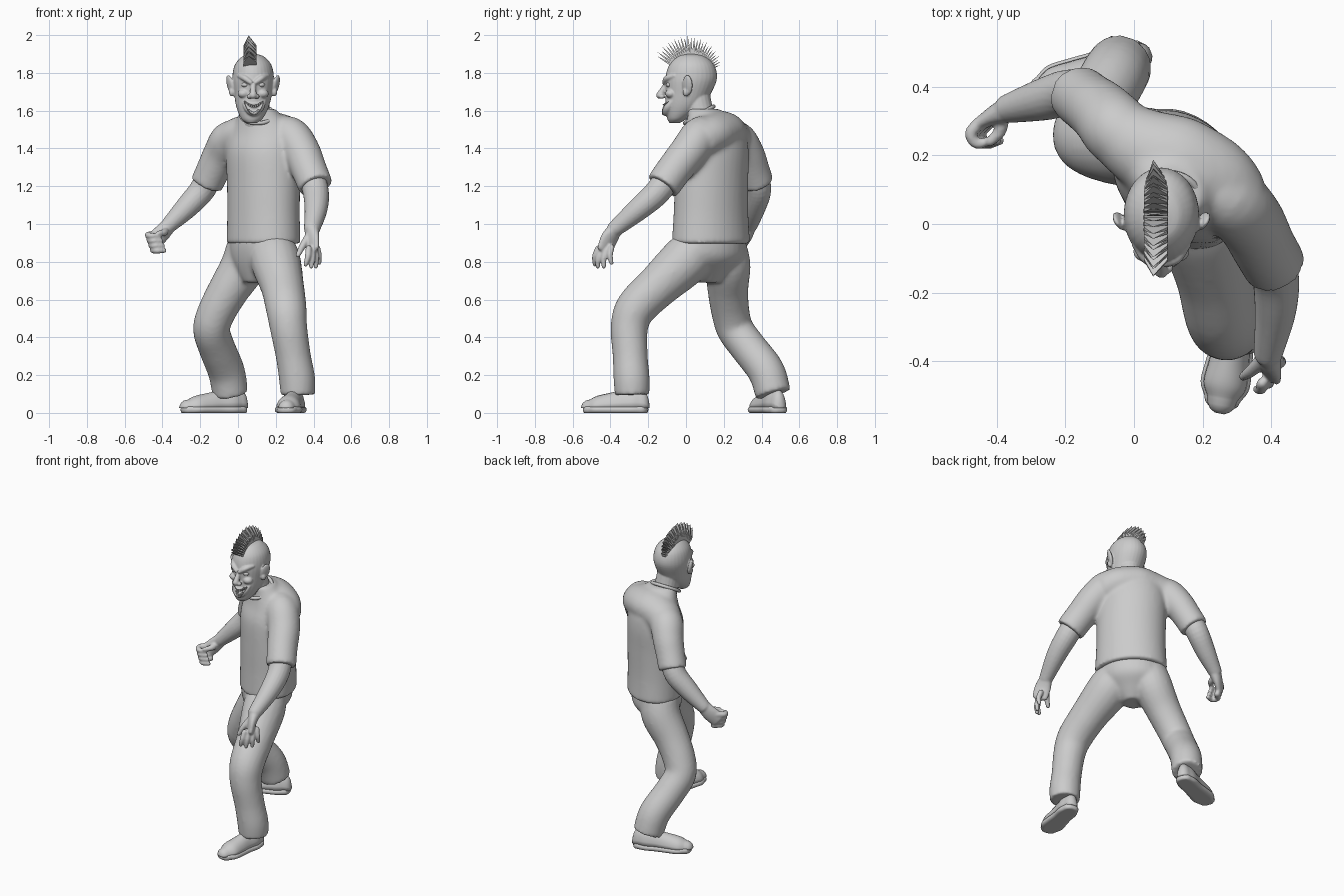
import bpy, bmesh, math
from mathutils import Vector, Matrix

if "Cube" in bpy.data.objects:
    bpy.data.objects.remove(bpy.data.objects["Cube"])

def spline(pts, k):
    """Catmull-Rom samples through stations of any width."""
    p = [Vector(q) for q in pts]
    p = [p[0] * 2 - p[1]] + p + [p[-1] * 2 - p[-2]]
    out = []
    for i in range(1, len(p) - 2):
        a, b, c, d = p[i - 1:i + 3]
        for j in range(k):
            t = j / k
            out.append(0.5 * (2 * b + (c - a) * t + (2 * a - 5 * b + 4 * c - d) * t * t
                              + (3 * b - a - 3 * c + d) * t ** 3))
    return out + [p[-2]]

def loft(bm, pts, hint=(1, 0, 0), n=20, k=5, flat=False, yaw=None, dome=False):
    """Skin elliptical rings along stations (x, y, z, a[, b])."""
    s = spline([tuple(q) if len(q) == 5 else (*q, q[3]) for q in pts], k)
    rows = [(Vector(q[:3]), q[3], q[4]) for q in s]
    if dome:
        def cap(end, prev):
            t = (end[0] - prev[0]).normalized() * min(end[1], end[2])
            return [(end[0] + t * f, end[1] * math.sqrt(1 - f * f), end[2] * math.sqrt(1 - f * f))
                    for f in (0.4, 0.75, 0.95)]
        rows = cap(rows[0], rows[1])[::-1] + rows + cap(rows[-1], rows[-2])
    rings, m = [], len(rows)
    for i, (co, a, b) in enumerate(rows):
        t = Vector((0, 0, 1)) if flat else (rows[min(i + 1, m - 1)][0] - rows[max(i - 1, 0)][0]).normalized()
        h = Vector(hint)
        if yaw:
            ang = math.radians(yaw[0] + (yaw[1] - yaw[0]) * i / (m - 1))
            h = Vector((math.cos(ang), math.sin(ang), 0))
        u = (h - t * h.dot(t)).normalized()
        v = t.cross(u)
        rings.append([bm.verts.new(co + u * a * math.cos(w) + v * b * math.sin(w))
                      for w in (2 * math.pi * j / n for j in range(n))])
    for r0, r1 in zip(rings, rings[1:]):
        for j in range(n):
            bm.faces.new((r0[j], r0[(j + 1) % n], r1[(j + 1) % n], r1[j]))
    bm.faces.new(rings[0][::-1])
    bm.faces.new(rings[-1])

def ball(bm, co, scale, rot=(0, 0)):
    m = Matrix.LocRotScale(Vector(co), Matrix.Rotation(rot[0], 3, 'Y') @ Matrix.Rotation(rot[1], 3, 'Z'), Vector(scale))
    bmesh.ops.create_uvsphere(bm, u_segments=20, v_segments=14, radius=1, matrix=m)

def finish(bm, name, voxel=0, smooth=0, shade=True):
    bmesh.ops.recalc_face_normals(bm, faces=bm.faces)
    for f in bm.faces:
        f.smooth = shade
    me = bpy.data.meshes.new(name)
    bm.to_mesh(me)
    bm.free()
    ob = bpy.data.objects.new(name, me)
    bpy.context.collection.objects.link(ob)
    if voxel:
        r = ob.modifiers.new("fuse", 'REMESH')
        r.mode, r.voxel_size, r.use_smooth_shade = 'VOXEL', voxel, True
    if smooth:
        s = ob.modifiers.new("soften", 'SMOOTH')
        s.factor, s.iterations = 0.5, smooth
    return ob

# shirt: twisted torso fused with shoulder yoke and two sleeves
bm = bmesh.new()
loft(bm, [(.135, .132, .895, .225, .176), (.135, .132, 1.05, .216, .172), (.135, .135, 1.22, .214, .172),
          (.13, .142, 1.38, .212, .17), (.13, .148, 1.48, .19, .145), (.12, .125, 1.56, .135, .108),
          (.112, .09, 1.61, .085, .082)], n=36, flat=True, yaw=(-52, -32))
loft(bm, [(.305, .07, 1.44, .1), (.235, .135, 1.475, .105, .12), (.13, .175, 1.49, .11, .14), (.03, .22, 1.47, .105, .12),
          (-.045, .265, 1.44, .1)], hint=(0, 0, 1))
loft(bm, [(.17, .13, 1.48, .08), (.27, .08, 1.47, .102), (.335, .015, 1.385, .1), (.375, -.06, 1.29, .095),
          (.412, -.125, 1.2, .093)])
loft(bm, [(.04, .2, 1.47, .08), (-.04, .265, 1.445, .103), (-.09, .32, 1.37, .096), (-.13, .352, 1.29, .09),
          (-.167, .38, 1.21, .088)])
finish(bm, "shirt", .011, 12)

# collar ring
bpy.ops.mesh.primitive_torus_add(location=(.103, .07, 1.578), rotation=(math.radians(30), 0, 0),
                                 major_radius=.088, minor_radius=.011, major_segments=36, minor_segments=8)
bpy.context.object.name = "collar"
bpy.ops.object.shade_smooth()

# trousers: hips fused with the striding legs
bm = bmesh.new()
loft(bm, [(.13, .125, 1.0, .19, .15), (.13, .125, .9, .2, .16), (.125, .13, .82, .19, .15),
          (.11, .12, .75, .125, .11), (.1, .11, .69, .06, .07)], n=32, flat=True, yaw=(-52, -55))
loft(bm, [(.18, .06, .88, .12), (.2, -.01, .8, .133), (.235, -.15, .67, .115), (.255, -.265, .555, .108),
          (.268, -.3, .45, .099), (.293, -.295, .3, .093), (.313, -.288, .18, .096), (.317, -.285, .095, .092)])
loft(bm, [(.06, .2, .88, .12), (.03, .22, .78, .122), (-.05, .222, .65, .108), (-.115, .236, .53, .101),
          (-.14, .262, .44, .098), (-.11, .335, .34, .097), (-.062, .425, .22, .098), (-.04, .462, .1, .095)])
finish(bm, "trousers", .011, 8)

# shoes: flat-bottomed uppers over wider soles
def shoe(side, heel, toe, size):
    h = Vector(heel)
    d = (Vector(toe) - h).normalized()
    prof = [(0, .042, .1), (.05, .055, .105), (.12, .054, .095), (.19, .06, .08), (.26, .064, .065), (.305, .045, .045)]
    across = (-d.y, d.x, 0)
    for part, grow, zc, lo, hi in (("shoe", 0, .025, .025, 1), ("sole", .008, .017, 0, .034)):
        bm = bmesh.new()
        loft(bm, [(*(h + d * l * size), zc, w + grow, t if grow == 0 else .035) for l, w, t in prof],
             hint=across, dome=True)
        for v in bm.verts:
            v.co.z = min(max(v.co.z, lo), hi)
        finish(bm, side + "_" + part)
shoe("left", (.31, -.235), (.25, -.55), .92)
shoe("right", (.012, .488), (-.27, .378), .98)

# bare arms with an open hand and a curled hand
bm = bmesh.new()
loft(bm, [(.385, -.08, 1.27, .07), (.412, -.15, 1.17, .069), (.413, -.25, 1.08, .061), (.392, -.375, .975, .043)], dome=True)
loft(bm, [(.392, -.37, .98, .04, .037), (.392, -.405, .925, .028, .052), (.395, -.43, .865, .02, .05)],
     hint=(.75, .6, 0), dome=True)
for (x, y, z), (tx, ty, tz) in [((.374, -.465, .87), (.358, -.482, .785)), ((.392, -.445, .865), (.388, -.467, .775)),
                               ((.407, -.42, .865), (.412, -.435, .775)), ((.418, -.395, .875), (.43, -.395, .795))]:
    loft(bm, [(x, y, z, .017), ((x + tx) / 2 + .004, (y + ty) / 2 - .008, (z + tz) / 2, .016), (tx, ty, tz, .012)], n=12, dome=True)
loft(bm, [(.372, -.4, .93, .022), (.34, -.43, .88, .018), (.318, -.445, .835, .013)], n=12, dome=True)
finish(bm, "left_arm", .0065, 2)

bm = bmesh.new()
loft(bm, [(-.145, .365, 1.27, .07), (-.19, .382, 1.18, .069), (-.27, .362, 1.09, .061), (-.365, .337, .995, .043)], dome=True)
loft(bm, [(-.36, .337, 1.0, .04), (-.405, .32, .95, .028, .048), (-.445, .295, .91, .02, .05)],
     hint=(.5, -.8, 0), dome=True)
for i in range(4):
    z, s = .945 - i * .026, i * .009
    loft(bm, [(-.445 + s, .3, z, .019), (-.476 + s, .265, z - .004, .018), (-.458 + s, .235, z - .008, .016),
              (-.418 + s, .243, z - .008, .013)], hint=(0, 0, 1), n=12, dome=True)
loft(bm, [(-.385, .315, .965, .023), (-.392, .27, .955, .019), (-.42, .24, .95, .014)], hint=(0, 0, 1), n=12, dome=True)
finish(bm, "right_arm", .0065, 2)

# head with neck, nose, brows, cheeks, lips and ears
CX = .08
bm = bmesh.new()
loft(bm, [(.072, -.06, 1.535, .028, .028), (.074, -.045, 1.56, .058, .055), (.077, -.01, 1.62, .086, .1),
          (CX, .012, 1.69, .1, .12), (CX, .027, 1.77, .11, .137), (CX, .03, 1.84, .098, .12),
          (CX, .028, 1.885, .06, .076), (CX, .026, 1.9, .02, .03)], n=32, flat=True)
loft(bm, [(.105, .1, 1.5, .078), (.095, .07, 1.6, .074), (.085, .05, 1.7, .074)])
loft(bm, [(CX, -.095, 1.755, .013), (CX, -.12, 1.715, .015), (CX, -.138, 1.682, .02)], n=14, dome=True)
loft(bm, [(.03, -.078, 1.65, .012), (.055, -.1, 1.618, .026), (.083, -.102, 1.606, .036), (.115, -.095, 1.62, .026),
          (.138, -.07, 1.652, .012)], hint=(0, 0, 1), n=16, dome=True)
for s in (-1, 1):
    ball(bm, (CX + s * .02, -.128, 1.675), (.014, .016, .012))
    ball(bm, (CX + s * .05, -.08, 1.69), (.032, .03, .024))
    loft(bm, [(CX + s * .075, -.06, 1.785, .012), (CX + s * .045, -.1, 1.772, .016), (CX + s * .014, -.114, 1.75, .013)],
         hint=(0, 0, 1), n=12, dome=True)
    ball(bm, (CX + s * .12, .008, 1.735), (.013, .03, .055), (s * .25, s * -.5))
    ball(bm, (CX + s * .112, .0, 1.7), (.016, .018, .025))
head = finish(bm, "head", .005, 2)

# grinning mouth: a bent ellipsoid carved out of the face
bm = bmesh.new()
ball(bm, (.084, -.135, 1.605), (.052, .038, .026))
for v in bm.verts:
    dx = v.co.x - .084
    v.co += Vector((0, dx * dx * 14, dx * dx * 17))
cutter = finish(bm, "mouth_cutter")
cutter.hide_render = True
cutter.display_type = 'WIRE'
cut = head.modifiers.new("mouth", 'BOOLEAN')
cut.operation, cut.object = 'DIFFERENCE', cutter
bpy.context.view_layer.update()
solid = head.evaluated_get(bpy.context.evaluated_depsgraph_get())
if len(solid.data.vertices) < 3000:      # keep the face whole if the carve fails
    head.modifiers.remove(cut)

# teeth rows and eyes
bm = bmesh.new()
for i in range(-3, 4):
    d = i * .0105
    for z, h in ((1.624, .016), (1.588, .012)):
        co = (.084 + d * (1 if h > .013 else .75), -.112 + d * d * 12, z + d * d * 15)
        bmesh.ops.create_cube(bm, size=1, matrix=Matrix.LocRotScale(Vector(co), None, Vector((.0085, .012, h))))
finish(bm, "teeth", shade=False)
bm = bmesh.new()
for s in (-1, 1):
    ball(bm, (CX + s * .041, -.087, 1.737), (.021, .019, .014))
finish(bm, "eyes")

# mohawk: a fan of thin pointed blades over the skull
bm = bmesh.new()
N = 27
for i in range(N):
    f = i / (N - 1)
    ang = math.radians(-58 + 124 * f)
    out = Vector((0, math.sin(ang), math.cos(ang)))
    along = Vector((0, math.cos(ang), -math.sin(ang)))
    c = Vector((.064, .03, 1.775))
    tip = .221 - .05 * max(0, f - .45) / .55 + (.005 if i % 2 else -.005)
    w = .036 * (1 - .35 * max(0, f - .7) / .3)
    vs = [bm.verts.new(c + out * r + along * t * sy + Vector((w * k * sx, 0, 0)))
          for r, t, k in ((.1, .006, 1), (tip - .055, .005, .95)) for sx in (-1, 1) for sy in (-1, 1)]
    vs += [bm.verts.new(c + out * tip + Vector((-.008, 0, 0)))]
    bmesh.ops.convex_hull(bm, input=vs)
finish(bm, "mohawk", shade=False)
